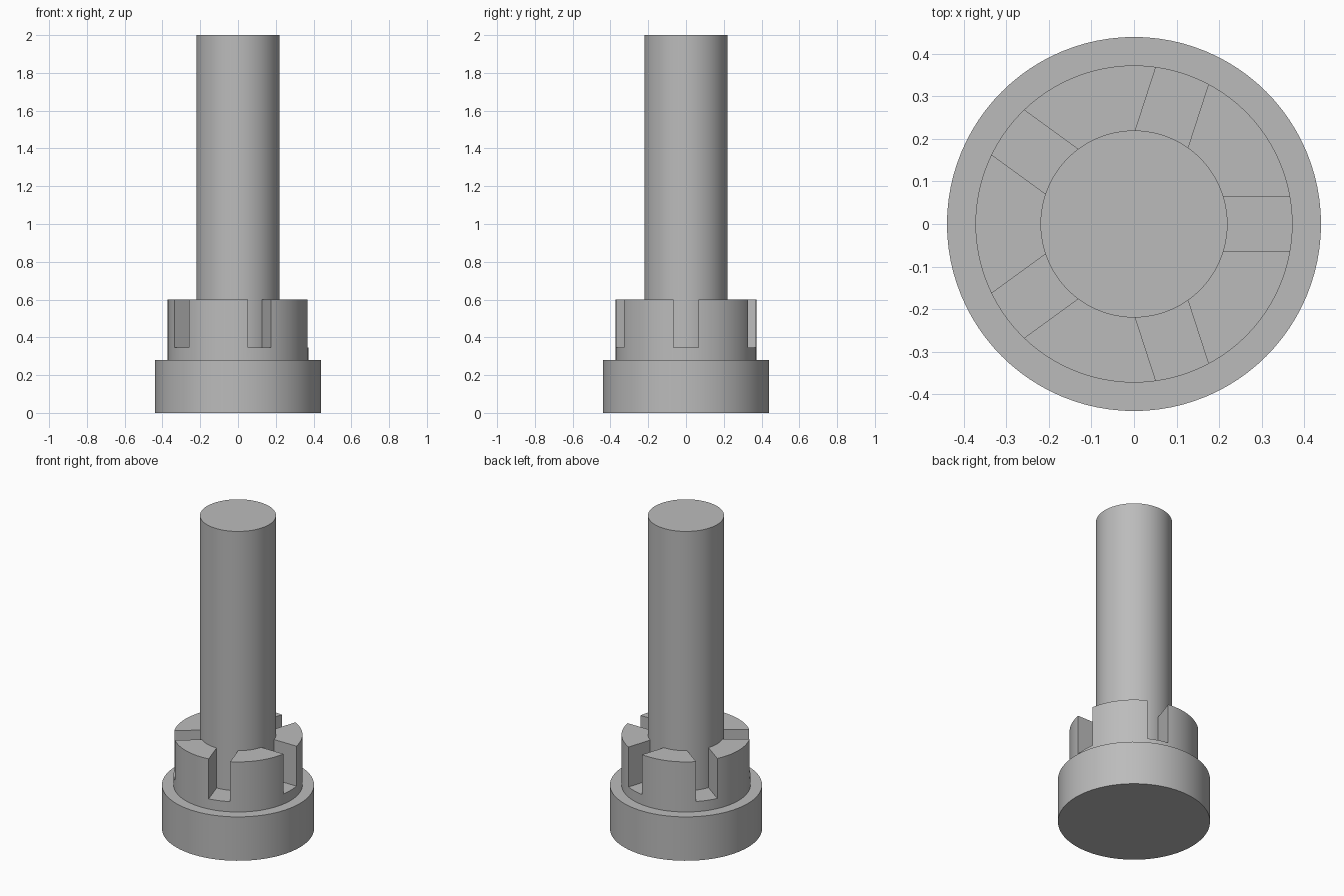
import bpy
import math

cube = bpy.data.objects.get("Cube")
if cube:
    bpy.data.objects.remove(cube, do_unlink=True)

# Single plain grey
GREY = (0.5, 0.5, 0.5, 1)
grey = bpy.data.materials.new("plain_grey")
grey.use_nodes = True
grey.diffuse_color = GREY
grey.node_tree.nodes["Principled BSDF"].inputs["Base Color"].default_value = GREY


def smooth(obj):
    bpy.ops.object.select_all(action="DESELECT")
    obj.select_set(True)
    bpy.context.view_layer.objects.active = obj
    bpy.ops.object.shade_smooth_by_angle(angle=math.radians(30))


def cylinder(name, radius, bottom, top):
    bpy.ops.mesh.primitive_cylinder_add(
        vertices=96, radius=radius, depth=top - bottom,
        location=(0, 0, (bottom + top) / 2))
    obj = bpy.context.object
    obj.name = name
    obj.data.materials.append(grey)
    return obj


BASE_TOP, SLOT_FLOOR, COLLAR_TOP = 0.28, 0.345, 0.60
SLOT_COUNT, SLOT_WIDTH = 5, 0.13

# Round foot, slotted collar and tall shaft
base = cylinder("base_disc", 0.44, 0, BASE_TOP)
collar = cylinder("slotted_collar", 0.373, BASE_TOP, COLLAR_TOP)
shaft = cylinder("shaft", 0.22, BASE_TOP, 2.0)

# Radial slots cut down from the collar top, ending inside the shaft
for i in range(SLOT_COUNT):
    angle = i * math.tau / SLOT_COUNT
    bpy.ops.mesh.primitive_cube_add(
        size=1, rotation=(0, 0, angle),
        location=(0.33 * math.cos(angle), 0.33 * math.sin(angle), SLOT_FLOOR + 0.2))
    cutter = bpy.context.object
    cutter.name = "slot_cutter"
    cutter.hide_render = True
    cutter.scale = (0.34, SLOT_WIDTH, 0.4)
    cut = collar.modifiers.new("slot", "BOOLEAN")
    cut.operation = "DIFFERENCE"
    cut.solver = "EXACT"
    cut.object = cutter
    bpy.context.view_layer.objects.active = collar
    bpy.ops.object.modifier_apply(modifier=cut.name)
    bpy.data.objects.remove(cutter, do_unlink=True)

for part in (base, collar, shaft):
    smooth(part)
